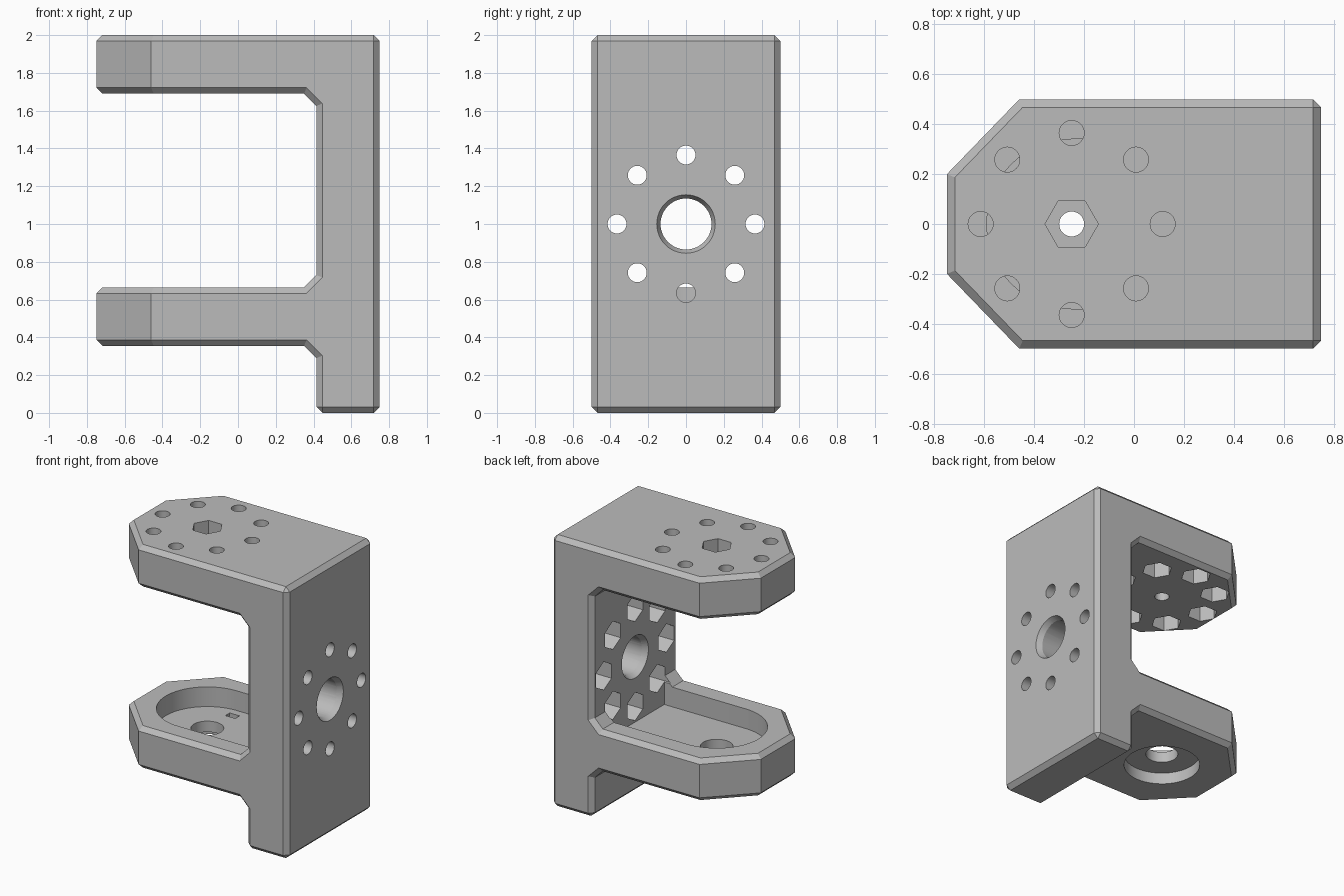
import bpy, bmesh, math
from mathutils import Matrix, Vector

if "Cube" in bpy.data.objects:
    bpy.data.objects.remove(bpy.data.objects["Cube"], do_unlink=True)

CH = 0.032              # edge chamfer
PLATE = 0.31            # thickness of both arms
WALL_IN, END = 0.415, 0.75
ARM_X, MID_Z = -0.25, 1.0
LOW, TOP = 0.355, 2.0
RING, BOLT, NUT = 0.365, 0.05, 0.104

grey = bpy.data.materials.new("grey")
grey.use_nodes = True
colour = (0.5, 0.5, 0.5, 1)
grey.diffuse_color = colour
grey.node_tree.nodes["Principled BSDF"].inputs["Base Color"].default_value = colour


def make_object(name, bm):
    bmesh.ops.recalc_face_normals(bm, faces=bm.faces)
    mesh = bpy.data.meshes.new(name)
    bm.to_mesh(mesh)
    bm.free()
    obj = bpy.data.objects.new(name, mesh)
    bpy.context.collection.objects.link(obj)
    return obj


def extrude(bm, points, vec):
    face = bm.faces.new([bm.verts.new(p) for p in points])
    new = bmesh.ops.extrude_face_region(bm, geom=[face])["geom"]
    bmesh.ops.translate(bm, vec=vec, verts=[g for g in new if isinstance(g, bmesh.types.BMVert)])


# Bracket body: side profile with small gussets, pulled across the width
G = 0.065
low_top, high_bot = LOW + PLATE, TOP - PLATE
profile = [(WALL_IN, 0), (END, 0), (END, TOP), (-END, TOP), (-END, high_bot),
           (WALL_IN - G, high_bot), (WALL_IN, high_bot - G),
           (WALL_IN, low_top + G), (WALL_IN - G, low_top), (-END, low_top),
           (-END, LOW), (WALL_IN - G, LOW), (WALL_IN, LOW - G)]
bm = bmesh.new()
extrude(bm, [(x, -0.5, z) for x, z in profile], (0, 1, 0))

# Clip the free corners of both arms
for side in (-1, 1):
    bmesh.ops.bisect_plane(bm, geom=bm.verts[:] + bm.edges[:] + bm.faces[:],
                           plane_co=(-0.46, side * 0.5, 0),
                           plane_no=Vector((-0.3, side * 0.29, 0)).normalized(),
                           clear_outer=True)
    bmesh.ops.holes_fill(bm, edges=[e for e in bm.edges if e.is_boundary], sides=0)
bmesh.ops.recalc_face_normals(bm, faces=bm.faces)


def chamfered(edge):
    a, b = (v.co for v in edge.verts)
    mid, d = (a + b) / 2, (b - a).normalized()
    if abs(d.z) > 0.99 and mid.x < 0:
        return False                     # upright corners of the arms stay sharp
    gusset = abs(d.y) > 0.99 and 0 < mid.x < 0.5 and mid.z > 0.1
    return not gusset


bmesh.ops.bevel(bm, geom=[e for e in bm.edges if chamfered(e)], offset=CH,
                offset_type='OFFSET', segments=1, affect='EDGES', clamp_overlap=False)
bracket = make_object("bracket", bm)

# Cutters: tapered or straight drills along z (arms) or x (wall)
cut = bmesh.new()
TO_X = Matrix.Rotation(math.pi / 2, 4, 'Y')


def drill(centre, r0, r1, depth, sides=32, along_x=False):
    """Drill centred on its own middle, r0 at the low end, r1 at the high end."""
    turn = TO_X if along_x else Matrix.Identity(4)
    spin = Matrix.Rotation(math.pi / 6 if sides == 6 else 0, 4, 'Z')
    bmesh.ops.create_cone(cut, cap_ends=True, segments=sides, radius1=r0, radius2=r1,
                          depth=depth, matrix=Matrix.Translation(centre) @ turn @ spin)


# Bolt ring with nut pockets, in the top arm and in the wall
for i in range(8):
    u, v = RING * math.cos(i * math.pi / 4), RING * math.sin(i * math.pi / 4)
    drill((ARM_X + u, v, 1.9), BOLT, BOLT, 0.4)
    drill((ARM_X + u, v, high_bot), NUT, NUT, 0.32, 6)
    drill((0.62, v, MID_Z + u), BOLT, BOLT, 0.4, along_x=True)
    drill((WALL_IN, v, MID_Z + u), NUT, NUT, 0.32, 6, along_x=True)

# Centre screw and nut pocket of the top arm
drill((ARM_X, 0, 1.85), BOLT, BOLT, 0.5)
drill((ARM_X, 0, TOP), 0.107, 0.107, 0.3, 6)

# Centre bore of the wall, countersunk on both faces
R = 0.135
drill((0.58, 0, MID_Z), R, R, 0.5, 48, True)
drill((END - 0.01, 0, MID_Z), R - 0.01, R + 0.04, 0.1, 48, True)
drill((WALL_IN + 0.01, 0, MID_Z), R + 0.04, R - 0.01, 0.1, 48, True)

# Lower arm: long round-ended pocket, bore, underside recess and small slot
FLOOR = 0.52
P, N = 0.34, 32
arc = [(ARM_X + P * math.cos(a), P * math.sin(a), FLOOR)
       for a in (math.pi / 2 + math.pi * k / N for k in range(N + 1))]
extrude(cut, arc + [(WALL_IN, -P, FLOOR), (WALL_IN, P, FLOOR)], (0, 0, 0.3))
drill((ARM_X, 0, 0.48), 0.11, 0.11, 0.3, 48)
drill((ARM_X, 0, LOW), 0.26, 0.26, 0.17, 48)
bmesh.ops.create_cube(cut, size=1, matrix=Matrix.Translation((-0.225, 0.257, FLOOR))
                      @ Matrix.Diagonal((0.08, 0.05, 0.06, 1)))
cutter = make_object("hole_cutter", cut)
cutter.hide_render = True

# Cut the holes and bake the result
mod = bracket.modifiers.new("holes", 'BOOLEAN')
mod.operation, mod.solver, mod.object, mod.use_self = 'DIFFERENCE', 'EXACT', cutter, True
bpy.context.view_layer.objects.active = bracket
bpy.ops.object.select_all(action='DESELECT')
bracket.select_set(True)
bpy.ops.object.modifier_apply(modifier=mod.name)
bpy.data.objects.remove(cutter, do_unlink=True)

bracket.data.materials.clear()
bracket.data.materials.append(grey)
bpy.ops.object.shade_smooth_by_angle(angle=math.radians(25))
